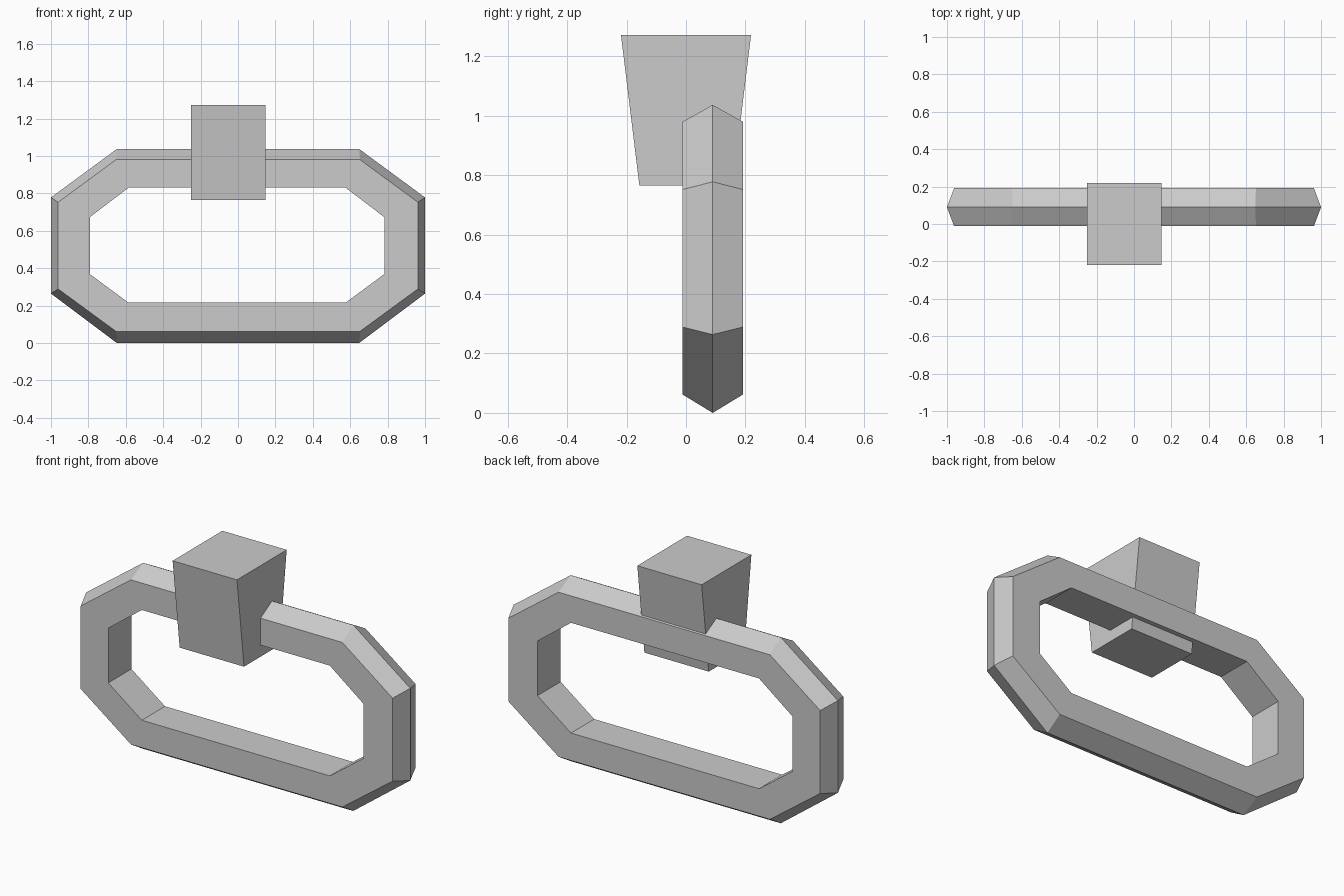
import bpy
import bmesh

if "Cube" in bpy.data.objects:
    bpy.data.objects.remove(bpy.data.objects["Cube"], do_unlink=True)

# Single plain grey
grey = bpy.data.materials.new("light grey")
grey.use_nodes = True
colour = (0.6, 0.6, 0.6, 1.0)
grey.diffuse_color = colour
grey.node_tree.nodes["Principled BSDF"].inputs["Base Color"].default_value = colour


def loft(name, loops, closed):
    """Skin quads between matching loops; join the ends or cap them."""
    bm = bmesh.new()
    rings = [[bm.verts.new(p) for p in loop] for loop in loops]
    n = len(rings[0])
    pairs = list(zip(rings, rings[1:]))
    if closed:
        pairs.append((rings[-1], rings[0]))
    else:
        bm.faces.new(rings[0])
        bm.faces.new(rings[-1])
    for a, b in pairs:
        for i in range(n):
            j = (i + 1) % n
            bm.faces.new((a[i], a[j], b[j], b[i]))
    bmesh.ops.recalc_face_normals(bm, faces=bm.faces)
    mesh = bpy.data.meshes.new(name)
    bm.to_mesh(mesh)
    bm.free()
    mesh.materials.append(grey)
    obj = bpy.data.objects.new(name, mesh)
    bpy.context.collection.objects.link(obj)
    return obj


def octagon(y, wide, narrow, low, low_side, high_side, high, shift=0.0):
    """Eight-cornered outline in the xz plane at depth y."""
    half = [(narrow, low), (wide, low_side), (wide, high_side), (narrow, high)]
    outline = half + [(-x, z) for x, z in reversed(half)]
    return [(x + shift, y, z) for x, z in outline]


# Ring: flat inside, flat front and back, ridged outer edge
FRONT, RIDGE, BACK = -0.012, 0.09, 0.192
inner = (0.787, 0.58, 0.215, 0.368, 0.673, 0.83, -0.005)
shoulder = (0.962, 0.652, 0.062, 0.289, 0.752, 0.98)
ridge = (1.0, 0.648, 0.0, 0.264, 0.778, 1.037)
loft("ring", [
    octagon(FRONT, *inner),
    octagon(FRONT, *shoulder),
    octagon(RIDGE, *ridge),
    octagon(BACK, *shoulder),
    octagon(BACK, *inner),
], closed=True)


# Mounting block: tapers in depth towards the bottom
def block_section(z, depth):
    return [(-0.25, -depth, z), (0.147, -depth, z),
            (0.147, depth, z), (-0.25, depth, z)]


loft("mounting_block",
     [block_section(0.765, 0.157), block_section(1.273, 0.219)], closed=False)
